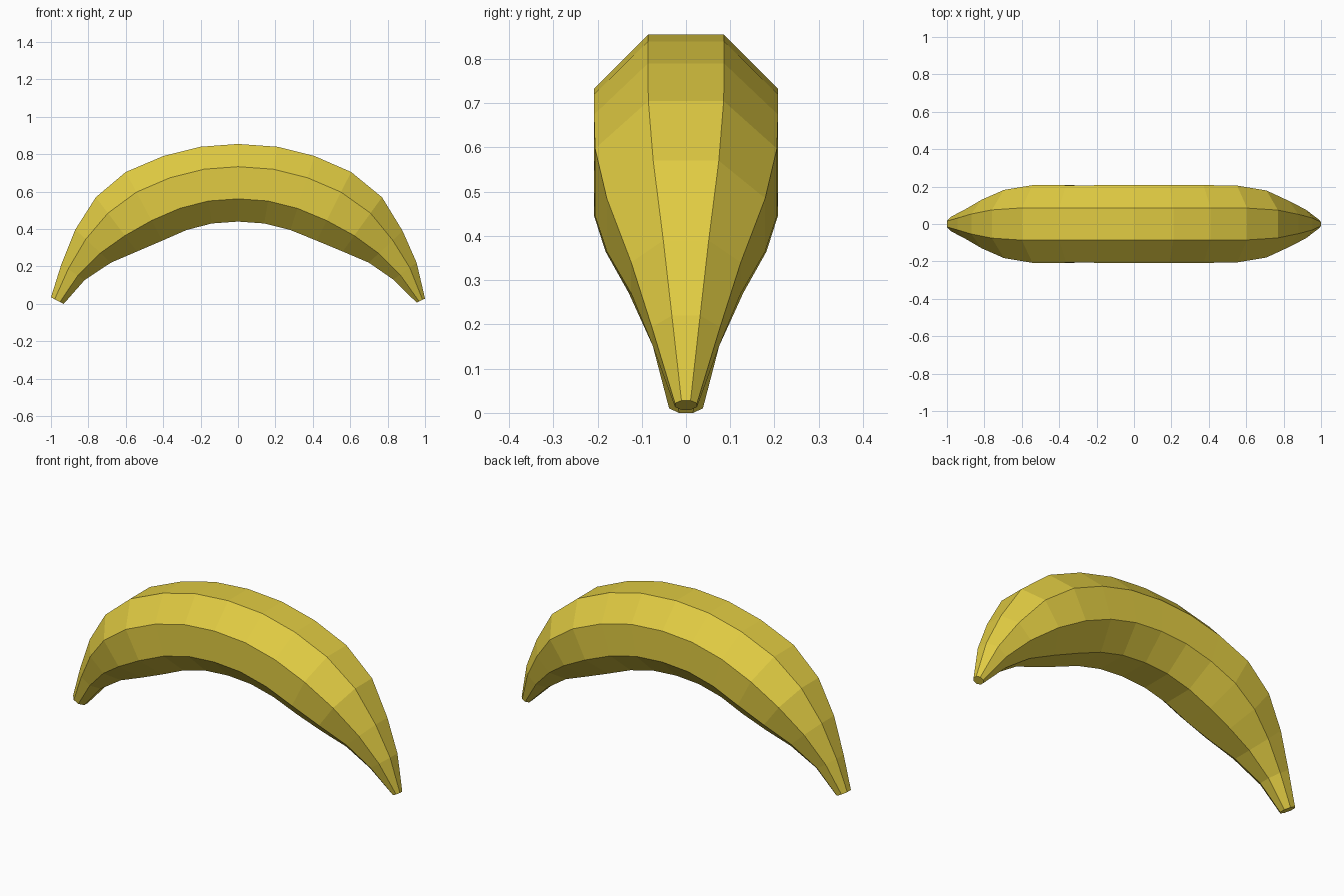
import bpy, bmesh, math
from mathutils import Vector

if "Cube" in bpy.data.objects:
    bpy.data.objects.remove(bpy.data.objects["Cube"])

# Outer (back) and inner (belly) curve of the fruit in the x-z plane, tip to tip
outer = [(-1, .035), (-.945, .21), (-.87, .397), (-.76, .57), (-.60, .705),
         (-.40, .79), (-.20, .84), (0, .855), (.21, .84), (.41, .79),
         (.605, .705), (.77, .57), (.88, .39), (.955, .22), (1, .028)]
inner = [(-.932, 0), (-.82, .127), (-.68, .22), (-.54, .28), (-.405, .338),
         (-.275, .395), (-.14, .43), (0, .44), (.14, .43), (.28, .395),
         (.42, .338), (.56, .28), (.70, .22), (.83, .13), (.955, .007)]

skin = bpy.data.materials.new("banana yellow")
skin.diffuse_color = (0.75, 0.60, 0.055, 1)
skin.use_nodes = True
skin.node_tree.nodes["Principled BSDF"].inputs["Base Color"].default_value = skin.diffuse_color

# Regular octagon at each station, flat sides facing out, in and sideways
bm = bmesh.new()
rings = []
for (ox, oz), (ix, iz) in zip(outer, inner):
    o, i = Vector((ox, 0, oz)), Vector((ix, 0, iz))
    mid, apothem = (o + i) / 2, (o - i).length / 2
    up = (o - i).normalized()
    r = apothem / math.cos(math.pi / 8)
    ring = []
    for k in range(8):
        a = math.pi / 8 + k * math.pi / 4
        ring.append(bm.verts.new(mid + up * r * math.cos(a) + Vector((0, r * math.sin(a), 0))))
    rings.append(ring)

# Skin between stations, plus the two cut ends
for a, b in zip(rings, rings[1:]):
    for k in range(8):
        n = (k + 1) % 8
        bm.faces.new((a[k], a[n], b[n], b[k]))
bm.faces.new(rings[0])
bm.faces.new(rings[-1])
bmesh.ops.recalc_face_normals(bm, faces=bm.faces[:])

mesh = bpy.data.meshes.new("banana")
bm.to_mesh(mesh)
bm.free()
mesh.materials.append(skin)
bpy.context.collection.objects.link(bpy.data.objects.new("banana", mesh))
